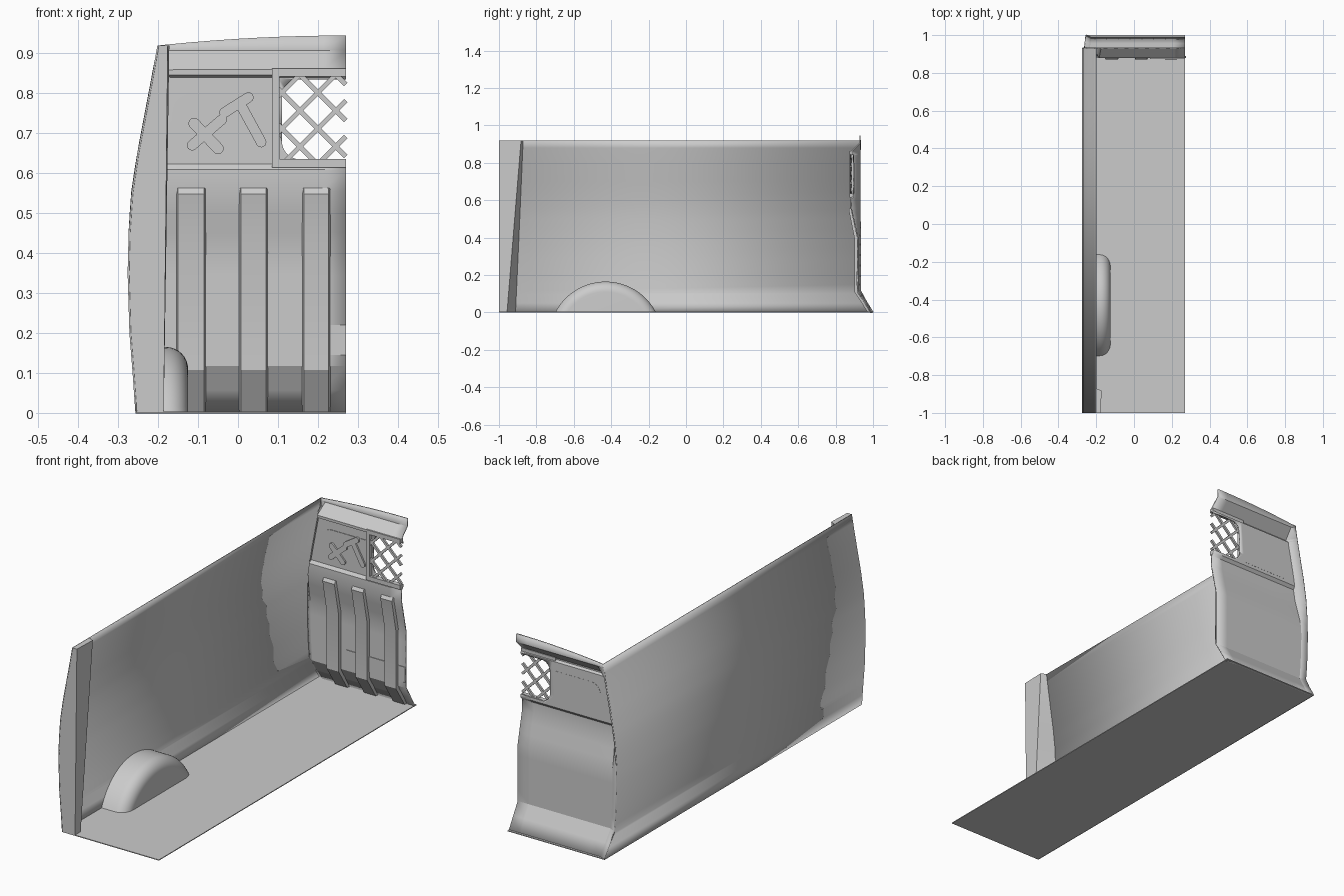
import bpy, bmesh, math
from mathutils import Vector

if "Cube" in bpy.data.objects:
    bpy.data.objects.remove(bpy.data.objects["Cube"])

WALL = [(0, -.255), (.1, -.262), (.2, -.27), (.35, -.2745), (.45, -.272), (.55, -.265),
        (.65, -.250), (.75, -.231), (.84, -.214), (.92, -.2)]


def wall_x(z):
    for (z0, x0), (z1, x1) in zip(WALL, WALL[1:]):
        if z <= z1:
            return x0 + (x1 - x0) * (z - z0) / (z1 - z0)
    return WALL[-1][1]


def make(name, verts, faces, thick=0, angle=30):
    me = bpy.data.meshes.new(name)
    me.from_pydata([tuple(v) for v in verts], [], faces)
    bm = bmesh.new()
    bm.from_mesh(me)
    bmesh.ops.recalc_face_normals(bm, faces=bm.faces)
    bm.to_mesh(me)
    bm.free()
    ob = bpy.data.objects.new(name, me)
    bpy.context.collection.objects.link(ob)
    bpy.ops.object.select_all(action='DESELECT')
    ob.select_set(True)
    bpy.context.view_layer.objects.active = ob
    bpy.ops.object.shade_smooth_by_angle(angle=math.radians(angle))
    if thick:
        m = ob.modifiers.new("Thickness", 'SOLIDIFY')
        m.thickness, m.offset = thick, 0
    return ob


def grid(name, rows, thick=0, angle=30, caps=False):
    n = len(rows[0])
    faces = [(i * n + j, i * n + j + 1, (i + 1) * n + j + 1, (i + 1) * n + j)
             for i in range(len(rows) - 1) for j in range(n - 1)]
    verts = [p for r in rows for p in r]
    if caps:
        faces.append(tuple(range(len(verts) - n, len(verts))))
    return make(name, verts, faces, thick, angle)


def prism(name, pts, y0, y1):
    """Extrude an x-z outline from y0 to y1."""
    n = len(pts)
    v = [(x, y, z) for y in (y0, y1) for x, z in pts]
    f = [tuple(range(n)), tuple(range(n, 2 * n))]
    f += [(i, (i + 1) % n, n + (i + 1) % n, n + i) for i in range(n)]
    return make(name, v, f)


def rect(x0, x1, z0, z1):
    return [(x0, z0), (x1, z0), (x1, z1), (x0, z1)]


def arc(cx, cz, r, a0, a1, n=8):
    return [(cx + r * math.cos(math.radians(a0 + (a1 - a0) * i / n)),
             cz + r * math.sin(math.radians(a0 + (a1 - a0) * i / n))) for i in range(n + 1)]


def bar(name, a, b, w, y0, y1, rounded=False):
    a, b = Vector(a), Vector(b)
    t = math.degrees(math.atan2(b.y - a.y, b.x - a.x))
    if rounded:
        return prism(name, arc(*b, w / 2, t - 90, t + 90) + arc(*a, w / 2, t + 90, t + 270), y0, y1)
    d = (b - a).normalized() * w / 2
    s = Vector((-d.y, d.x))
    return prism(name, [a + s, a - s, b - s, b + s], y0, y1)


# Floor
prism("floor", rect(-.255, .27, 0, .004), -1, 1)


# Side wall, its rear edge flaring out at the foot
def edge_y(z):
    return max(.932, 1 - z * .62) if z < .115 else .932


zs = sorted([z for z, _ in WALL] + [.05, .11, .15, .28, .4, .5, .6, .7, .8, .88])
grid("side_wall", [[(wall_x(z), y, z) for y in (-1, edge_y(z))] for z in zs], .004)

# Door post: flat front, narrow inner face, slanted return to the wall
rows = []
for z in zs:
    t = z / .92
    wx, xi = wall_x(z), -.186 + .01 * t
    rows.append([(wx, -1, z), (xi, -1, z), (xi + .004 * t, -.957 + .075 * t, z),
                 (wx, -.91 + .04 * t, z), (wx, -1, z)])
grid("door_post", rows, caps=True)

# Wheel arch with a rounded inner shoulder
R, DROP, r = .303, .138, .055
sections = [(None, 0), (-.18, 0)]
sections += [(-.18 + r * math.sin(a), r * (1 - math.cos(a)))
             for a in [math.pi / 2 * i / 8 for i in range(1, 9)]]
rows = []
for x, o in sections:
    q = R - o
    a0 = math.asin(DROP / q)
    row = []
    for i in range(33):
        a = a0 + (math.pi - 2 * a0) * i / 32
        z = max(0, q * math.sin(a) - DROP)
        row.append((wall_x(z) if x is None else x, -.43 + q * math.cos(a), z))
    rows.append(row)
grid("wheel_arch", rows, angle=40, caps=True)

# Bulkhead sheet: y-z profile swept across, with a rim that meets the wall
PROFILE = [(.988, 0), (.918, .118), (.918, .40), (.884, .555), (.884, .608), (.896, .622),
           (.896, .842), (.882, .848), (.882, .858), (.93, .906), (.93, .945)]
full = []
for (y0, z0), (y1, z1) in zip(PROFILE, PROFILE[1:]):
    k = max(1, round((z1 - z0) / .06))
    full += [(y0 + (y1 - y0) * i / k, z0 + (z1 - z0) * i / k) for i in range(k)]
full.append(PROFILE[-1])
rows = []
for y, z in full:
    wx = wall_x(z)
    xs = [wx] + [wx + .028 + (.27 - wx - .028) * i / 8 for i in range(9)]
    row = []
    for i, x in enumerate(xs):
        u = (x + .2) / .47
        zz = .92 + .025 * (1 - (1 - u) ** 2) if z > .94 else z
        row.append((x, max(y, edge_y(z)) if i == 0 else y, zz))
    rows.append(row)
bulkhead = grid("bulkhead", rows, .007, 15)

# Rounded window opening
opening = arc(.155, .68, .045, 270, 180) + arc(.155, .79, .045, 180, 90) + [(.35, .835), (.35, .635)]
cutter = prism("window_cutter", opening, .8, 1.05)
cutter.hide_render = True
m = bulkhead.modifiers.new("Window", 'BOOLEAN')
m.operation, m.object, m.solver = 'DIFFERENCE', cutter, 'EXACT'
dg = bpy.context.evaluated_depsgraph_get()
cut_mesh = bpy.data.meshes.new_from_object(bulkhead.evaluated_get(dg))
bulkhead.modifiers.clear()
bulkhead.data = cut_mesh
bpy.data.objects.remove(cutter)

# Window frame and diagonal grille
for nm, box in (("left", (.085, .104, .615, .862)), ("top", (.104, .27, .842, .862)),
                ("bottom", (.104, .27, .615, .636))):
    prism("window_frame_" + nm, rect(*box), .874, .894)
X0, X1, Z0, Z1 = .1, .27, .628, .848
for s in (1, -1):
    for k in range(-4, 5):
        c = .712 + k * .09            # bar height at x = 0.2
        xa, xb = sorted((.2 + s * (Z0 - c), .2 + s * (Z1 - c)))
        xa, xb = max(xa, X0), min(xb, X1)
        if xb - xa > .02:
            y = .878 if s > 0 else .8785
            bar("grille_bar", (xa, c + s * (xa - .2)), (xb, c + s * (xb - .2)), .012, y, y + .01)

# Raised ribs on the lower bulkhead
RIB = [(.988, 0, .012), (.918, .107, .012), (.918, .39, .012), (.886, .548, .012), (.883, .563, 0)]
for x0, x1 in ((-.155, -.08), (.002, .075), (.16, .232)):
    grid("bulkhead_rib", [[(x0, y, z), (x0 + .005, y - h - .004, z),
                           (x1 - .005, y - h - .004, z), (x1, y, z)] for y, z, h in RIB], angle=15)

# Shallow pads between the ribs
for x0, x1 in ((-.05, .002), (.075, .16), (.232, .27)):
    prism("rib_pad", rect(x0, x1, .145, .22), .911, .918)

# Side panel: pressed plate with one rounded corner, and stamped hand tools
prism("pressed_plate", [(.08, .637), (.08, .8)] + arc(-.115, .75, .05, 90, 180) + [(-.165, .637)],
      .890, .9)
for a, b, w in (((.005, .775), (.058, .678), .026), ((-.034, .752), (.026, .79), .026),
                ((-.04, .735), (-.115, .67), .026), ((-.11, .725), (-.05, .662), .028)):
    bar("tool_relief", a, b, w, .882, .893, True)
